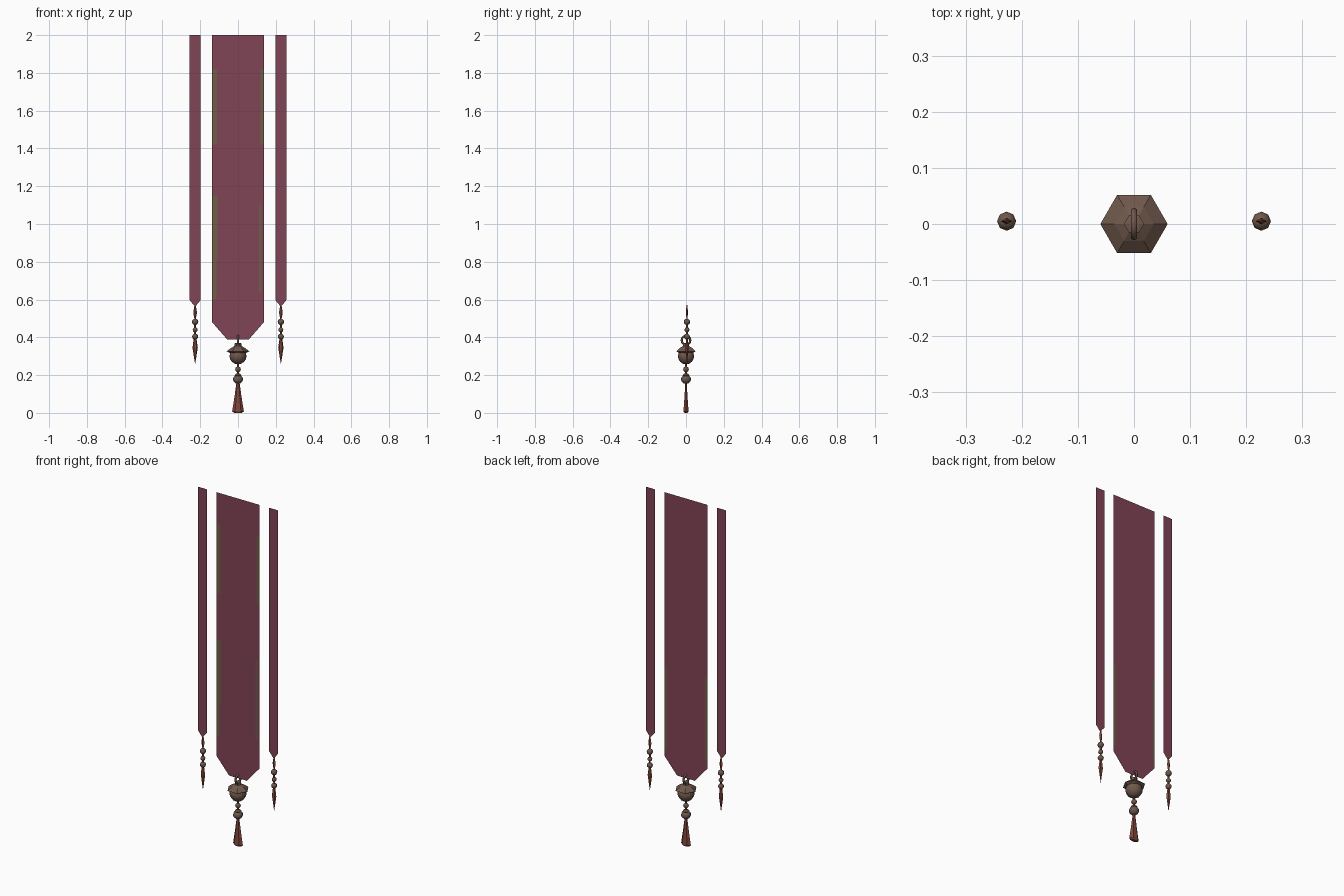
import bpy, bmesh, math

if "Cube" in bpy.data.objects:
    bpy.data.objects.remove(bpy.data.objects["Cube"])


def material(name, rgb):
    m = bpy.data.materials.new(name)
    m.diffuse_color = (*rgb, 1)
    m.use_nodes = True
    m.node_tree.nodes["Principled BSDF"].inputs["Base Color"].default_value = m.diffuse_color
    return m


CLOTH = material("crimson cloth", (0.22, 0.058, 0.092))
TRIM = material("olive trim", (0.16, 0.11, 0.065))
BRONZE = material("dull bronze", (0.16, 0.098, 0.072))
THREAD = material("rust thread", (0.22, 0.062, 0.042))


def finish(name, bm, mat, smooth=False):
    me = bpy.data.meshes.new(name)
    bm.to_mesh(me)
    bm.free()
    me.materials.append(mat)
    ob = bpy.data.objects.new(name, me)
    bpy.context.collection.objects.link(ob)
    for p in me.polygons:
        p.use_smooth = smooth
    return ob


def sheet(name, pts, mat, y=0.0):
    bm = bmesh.new()
    bm.faces.new([bm.verts.new((x, y, z)) for x, z in pts])
    return finish(name, bm, mat)


def lathe(name, profile, n, mat, x=0.0, y=0.0, squash=1.0, smooth=False):
    """Spin (radius, z) points around a vertical axis and close both ends."""
    bm = bmesh.new()
    rings = [[bm.verts.new((x + r * math.cos(math.tau * i / n),
                            y + squash * r * math.sin(math.tau * i / n), z))
              for i in range(n)] for r, z in profile]
    for a, b in zip(rings, rings[1:]):
        for i in range(n):
            j = (i + 1) % n
            bm.faces.new((a[i], a[j], b[j], b[i]))
    bm.faces.new(rings[0])
    bm.faces.new(rings[-1])
    bmesh.ops.remove_doubles(bm, verts=bm.verts, dist=1e-5)
    bmesh.ops.recalc_face_normals(bm, faces=bm.faces)
    return finish(name, bm, mat, smooth)


def bead(name, r, z, x=0.0, y=0.0, h=None, n=8, rows=6):
    h = h or r
    prof = [(r * math.sin(math.pi * k / rows), z - h * math.cos(math.pi * k / rows))
            for k in range(rows + 1)]
    return lathe(name, prof, n, BRONZE, x, y, smooth=True)


# Main banner with clipped lower corners
sheet("main_banner", [(-0.137, 2), (-0.137, 0.48), (-0.057, 0.388),
                      (0.057, 0.388), (0.137, 0.48), (0.137, 2)], CLOTH)

# Worn trim showing along the banner edges
for x0, x1, z0, z1 in [(-0.137, -0.114, 0.6, 0.8), (-0.137, -0.108, 0.8, 1.15),
                       (-0.137, -0.112, 1.42, 1.82), (0.112, 0.124, 0.64, 1.1),
                       (0.12, 0.137, 1.42, 1.82)]:
    sheet("edge_trim", [(x0, z0), (x1, z0), (x1, z1), (x0, z1)], TRIM, -0.001)
for s in (-1, 1):
    sheet("back_edge_trim", [(s * 0.137, 0.52), (s * 0.137, 1.0),
                             (s * 0.122, 1.0), (s * 0.122, 0.52)], TRIM, 0.001)

# Side ribbons with bead strings
for s in (-1, 1):
    sheet("side_ribbon", [(s * x, z) for x, z in
          [(0.198, 2), (0.198, 0.597), (0.227, 0.562), (0.256, 0.597), (0.256, 2)]], CLOTH)
    cx, cy = s * 0.227, 0.005
    lathe("ribbon_knot", [(0.003, 0.572), (0.010, 0.532), (0.003, 0.492)], 4,
          THREAD, cx, cy, 0.6)
    for z, r in [(0.482, 0.017), (0.44, 0.013), (0.404, 0.016)]:
        bead("string_bead", r, z, cx, cy)
    lathe("bead_cord", [(0.004, 0.5), (0.006, 0.46), (0.004, 0.38)], 6, BRONZE, cx, cy)
    lathe("side_tassel", [(0.005, 0.41), (0.014, 0.345), (0.0, 0.256)], 6,
          THREAD, cx, cy, 0.7)

# Hanging ring
bm = bmesh.new()
N, M = 12, 6
grid = []
for i in range(N):
    a = math.tau * i / N
    row = []
    for k in range(M):
        b = math.tau * k / M
        q = 0.023 + 0.006 * math.cos(b)
        row.append(bm.verts.new((0.006 * math.sin(b), q * math.cos(a),
                                 0.385 + q * math.sin(a))))
    grid.append(row)
for i in range(N):
    for k in range(M):
        i2, k2 = (i + 1) % N, (k + 1) % M
        bm.faces.new((grid[i][k], grid[i2][k], grid[i2][k2], grid[i][k2]))
bmesh.ops.recalc_face_normals(bm, faces=bm.faces)
finish("hanging_ring", bm, BRONZE, True)

# Hexagonal cap over a round bell
lathe("cap_knob", [(0.018, 0.348), (0.018, 0.368), (0.01, 0.37)], 6, BRONZE)
lathe("hex_cap", [(0.04, 0.316), (0.06, 0.326), (0.035, 0.345), (0.018, 0.354)], 6, BRONZE)
bead("bell", 0.045, 0.301, h=0.044, n=10, rows=8)

# Lower beads, cord and central tassel
lathe("lower_cord", [(0.006, 0.27), (0.006, 0.15)], 6, BRONZE)
bead("small_bead", 0.015, 0.231)
bead("large_bead", 0.027, 0.178, h=0.024)
lathe("bead_collar", [(0.014, 0.193), (0.018, 0.2), (0.01, 0.208)], 8, BRONZE)
lathe("central_tassel", [(0.008, 0.162), (0.018, 0.09), (0.031, 0.008), (0.02, 0.0)], 6,
      THREAD, squash=0.5)
